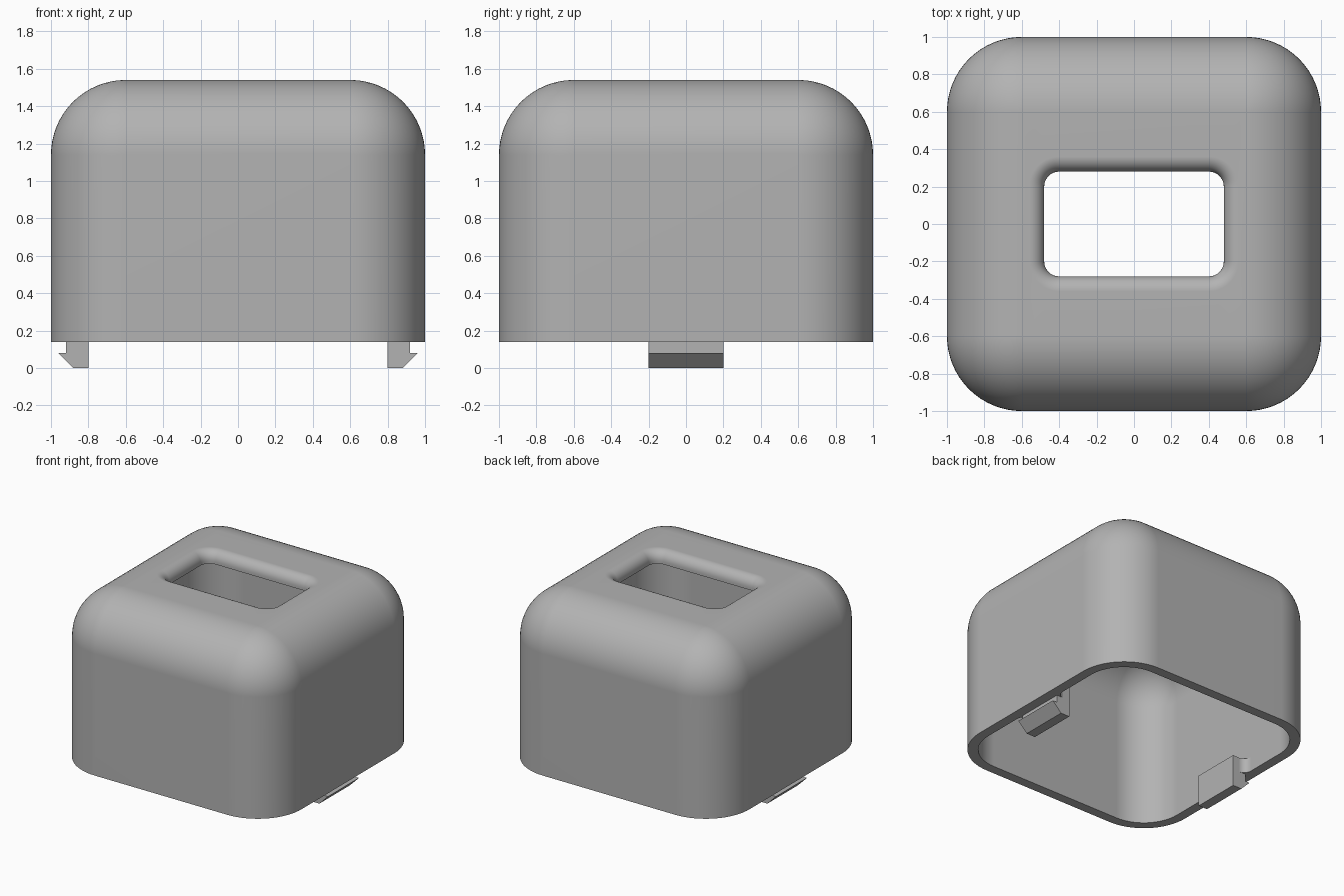
import bpy, bmesh, math
from mathutils import Vector

if "Cube" in bpy.data.objects:
    bpy.data.objects.remove(bpy.data.objects["Cube"])

grey = bpy.data.materials.new("light grey plastic")
grey.diffuse_color = (0.45, 0.45, 0.45, 1)
grey.use_nodes = True
grey.node_tree.nodes["Principled BSDF"].inputs["Base Color"].default_value = grey.diffuse_color
SEG = 16                      # segments per rounded corner
BASE, TOP, WALL, ROOF, R = 0.14, 1.54, 0.08, 0.10, 0.4


def finish(name, bm, smooth=True):
    bmesh.ops.remove_doubles(bm, verts=bm.verts, dist=1e-5)
    bmesh.ops.recalc_face_normals(bm, faces=bm.faces)
    mesh = bpy.data.meshes.new(name)
    bm.to_mesh(mesh)
    bm.free()
    mesh.materials.append(grey)
    obj = bpy.data.objects.new(name, mesh)
    bpy.context.collection.objects.link(obj)
    if smooth:
        bpy.ops.object.select_all(action='DESELECT')
        obj.select_set(True)
        bpy.context.view_layer.objects.active = obj
        bpy.ops.object.shade_smooth_by_angle(angle=math.radians(30))
        obj.modifiers.new("even shading", 'WEIGHTED_NORMAL').keep_sharp = True
    return obj


def ring(bm, a, b, r, z):
    """Rounded rectangle with half sizes a, b and corner radius r."""
    verts = []
    for q, (sx, sy) in enumerate(((1, 1), (-1, 1), (-1, -1), (1, -1))):
        for i in range(SEG + 1):
            t = (q + i / SEG) * math.pi / 2
            verts.append(bm.verts.new((sx * (a - r) + r * math.cos(t),
                                       sy * (b - r) + r * math.sin(t), z)))
    return verts


# Hollow housing: rings run up the outside, down through the window and back inside
def dome(h, radius, top):
    """Ring settings for a wall that rounds over into a flat top."""
    out = [(h, h, radius, BASE)]
    for i in range(SEG + 1):
        t = i / SEG * math.pi / 2
        d = radius * (1 - math.cos(t))
        out.append((h - d, h - d, radius - d, top - radius + radius * math.sin(t)))
    return out


window = []
f = 0.08                      # rounded lip of the window
for i in range(9):
    t = i / 8 * math.pi / 2
    d = f * (1 - math.sin(t))
    window.append((0.48 + d, 0.28 + d, 0.08 + d, TOP - f + f * math.cos(t)))
window.append((0.48, 0.28, 0.08, TOP - ROOF))

settings = dome(1, R, TOP) + window + dome(1 - WALL, R - WALL, TOP - ROOF)[::-1]
bm = bmesh.new()
rings = [ring(bm, *s) for s in settings]
for lo, hi in zip(rings, rings[1:] + rings[:1]):
    n = len(lo)
    for i in range(n):
        j = (i + 1) % n
        bm.faces.new((lo[i], lo[j], hi[j], hi[i]))
finish("housing", bm)


def prism(bm, points, offset):
    """Extrude a closed outline along an offset."""
    face = bm.faces.new([bm.verts.new(p) for p in points])
    new = bmesh.ops.extrude_face_region(bm, geom=[face])["geom"]
    bmesh.ops.translate(bm, vec=Vector(offset),
                        verts=[v for v in new if isinstance(v, bmesh.types.BMVert)])
    bm.faces.ensure_lookup_table()
    if not face.is_valid or len(face.edges[0].link_faces) < 2:
        bm.faces.new([v for v in bm.verts if v.is_boundary])


# Snap clips under the two side walls, with rounded gussets against the wall
hook = [(0.80, 0), (0.88, 0), (0.96, 0.08), (0.92, 0.08), (0.92, 0.26), (0.80, 0.26)]
g = 0.06
for side, word in ((1, "right"), (-1, "left")):
    bm = bmesh.new()
    prism(bm, [(side * x, -0.2, z) for x, z in hook], (0, 0.4, 0))
    finish(word + "_snap_clip", bm, smooth=False)
    for end, place in ((1, "back"), (-1, "front")):
        bm = bmesh.new()
        arc = [(0.92 - g + g * math.sin(t), 0.2 + g - g * math.cos(t))
               for t in (i / 6 * math.pi / 2 for i in range(7))]
        prism(bm, [(side * x, end * y, BASE) for x, y in [(0.92, 0.2)] + arc],
              (0, 0, 0.12))
        finish(f"{word}_{place}_clip_gusset", bm)
